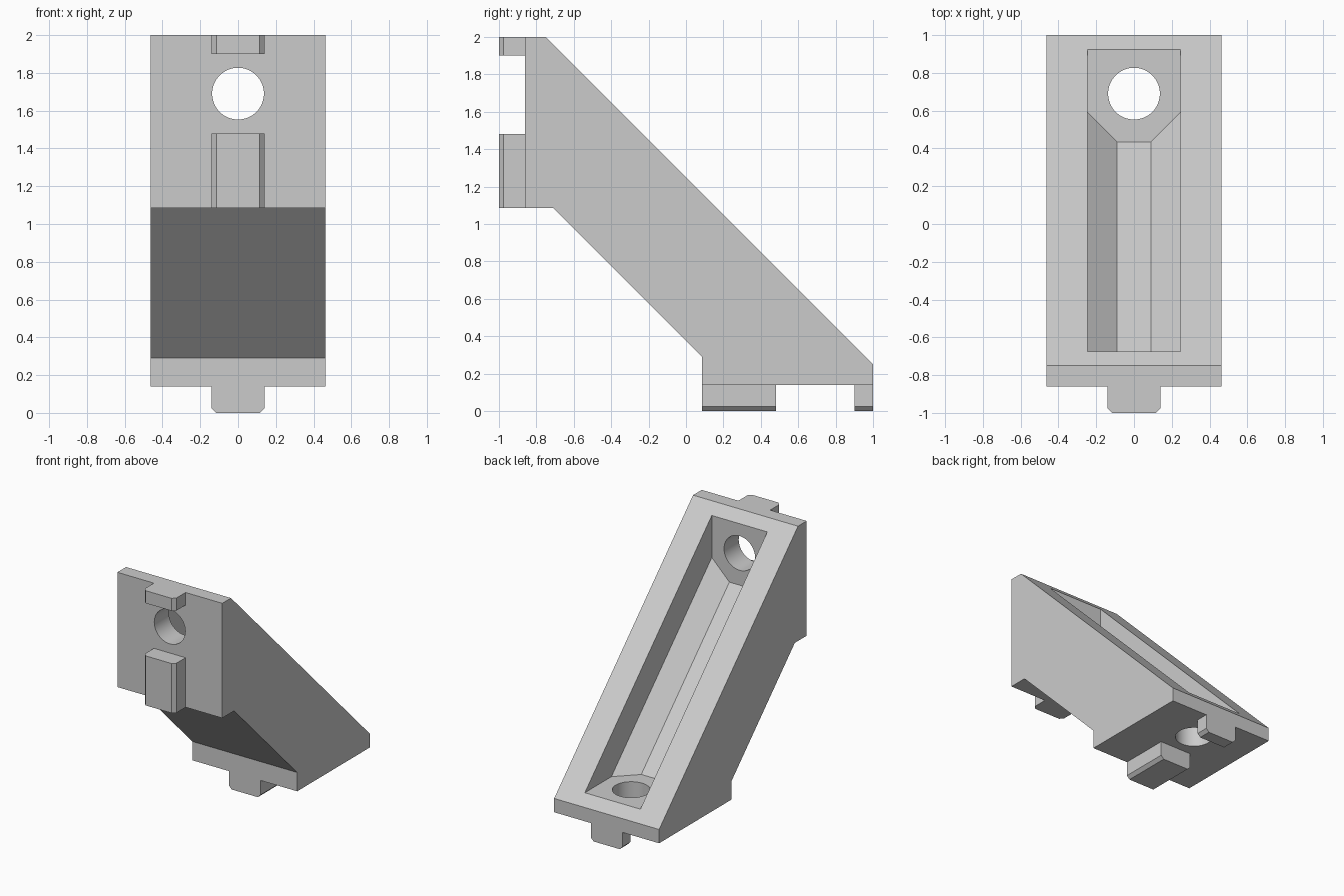
import bpy
import bmesh
import math
from mathutils import Vector

old = bpy.data.objects.get("Cube")
if old:
    bpy.data.objects.remove(old, do_unlink=True)

grey = bpy.data.materials.new("grey plastic")
grey.use_nodes = True
COLOUR = (0.6, 0.6, 0.6, 1)
grey.diffuse_color = COLOUR
grey.node_tree.nodes["Principled BSDF"].inputs["Base Color"].default_value = COLOUR


def swap(p):
    """Reflect a point between the upright plate and the foot plate."""
    return Vector((p[0], p[2] - 1, p[1] + 1))


def loft(name, start, end):
    """Solid between two matching outlines."""
    bm = bmesh.new()
    a = [bm.verts.new(p) for p in start]
    b = [bm.verts.new(p) for p in end]
    bm.faces.new(a)
    bm.faces.new(b[::-1])
    n = len(a)
    for i in range(n):
        j = (i + 1) % n
        bm.faces.new((a[j], a[i], b[i], b[j]))
    bmesh.ops.recalc_face_normals(bm, faces=bm.faces)
    mesh = bpy.data.meshes.new(name)
    bm.to_mesh(mesh)
    bm.free()
    mesh.materials.append(grey)
    obj = bpy.data.objects.new(name, mesh)
    bpy.context.collection.objects.link(obj)
    return obj


def cut(target, cutter):
    cutter.hide_render = True
    mod = target.modifiers.new("cut", 'BOOLEAN')
    mod.operation = 'DIFFERENCE'
    mod.solver = 'EXACT'
    mod.object = cutter
    bpy.context.view_layer.objects.active = target
    bpy.ops.object.modifier_apply(modifier=mod.name)
    bpy.data.objects.remove(cutter, do_unlink=True)


# Bracket body: side profile (y, z), half given and reflected across the diagonal
W = 0.463
half = [(-0.71, 1.085), (-0.86, 1.085), (-0.86, 2), (-0.75, 2)]
profile = half + [(z - 1, y + 1) for y, z in reversed(half)]
body = loft("bracket_body",
            [(-W, y, z) for y, z in profile],
            [(W, y, z) for y, z in profile])

# Diagonal pocket: section is (x, y + z), ends follow the inner plate faces
INNER_Y, INNER_Z = -0.675, 0.325
right = [(0.09, 0.76), (0.245, 0.915), (0.245, 1.4)]
section = right + [(-x, d) for x, d in reversed(right)]
cut(body, loft("pocket_cutter",
               [(x, INNER_Y, d - INNER_Y) for x, d in section],
               [(x, d - INNER_Z, INNER_Z) for x, d in section]))

# Screw holes through both plates
R, SIDES = 0.137, 64
ring = [(R * math.cos(math.tau * i / SIDES), R * math.sin(math.tau * i / SIDES) + 1.69)
        for i in range(SIDES)]
near = [(x, -0.95, z) for x, z in ring]
far = [(x, -0.62, z) for x, z in ring]
cut(body, loft("plate_hole_cutter", near, far))
cut(body, loft("foot_hole_cutter", map(swap, near), map(swap, far)))

# Locating tabs with chamfered tips on both plates
edge = [(0.14, -0.86), (0.14, -0.975), (0.115, -1)]
tab = edge + [(-x, y) for x, y in reversed(edge)]
for label, low, high in (("outer", 1.9, 2), ("inner", 1.085, 1.48)):
    bottom = [(x, y, low) for x, y in tab]
    top = [(x, y, high) for x, y in tab]
    loft("plate_tab_" + label, bottom, top)
    loft("foot_tab_" + label, map(swap, bottom), map(swap, top))

# Smooth hole walls, sharp edges elsewhere
bpy.ops.object.select_all(action='DESELECT')
body.select_set(True)
bpy.context.view_layer.objects.active = body
bpy.ops.object.shade_smooth_by_angle(angle=math.radians(30))
